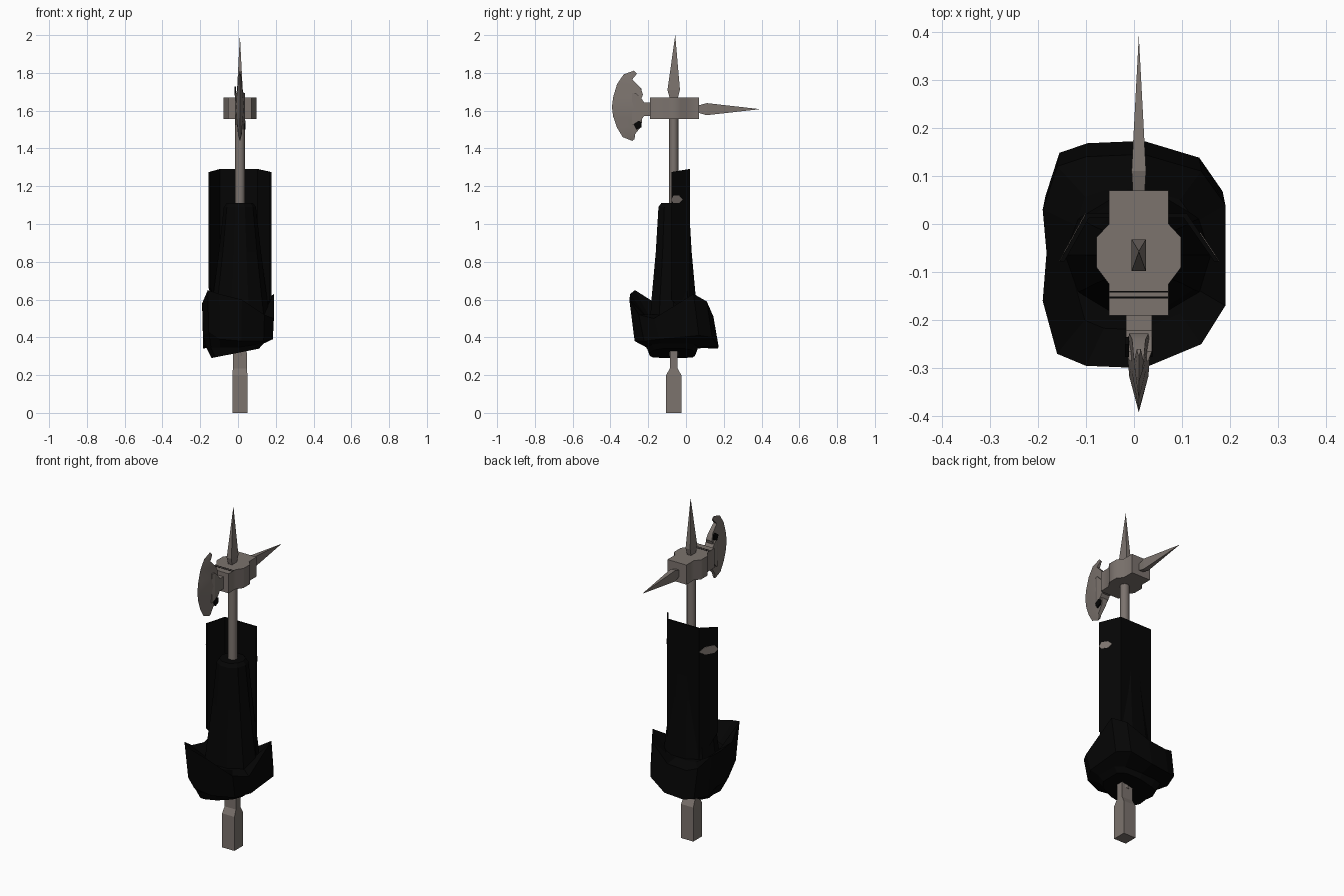
import bpy, bmesh, math

if "Cube" in bpy.data.objects:
    bpy.data.objects.remove(bpy.data.objects["Cube"])

CX, CY = 0.01, -0.065   # axis of the shaft


def material(name, rgb):
    m = bpy.data.materials.new(name)
    m.diffuse_color = (*rgb, 1)
    m.use_nodes = True
    m.node_tree.nodes["Principled BSDF"].inputs["Base Color"].default_value = m.diffuse_color
    return m


STEEL = material("warm grey steel", (0.2, 0.172, 0.155))
CLOTH = material("black cloth", (0.0015, 0.0015, 0.0015))


def loft(name, rings, mat, smooth=0):
    """Skin a stack of closed rings; a one-point ring makes a tip."""
    bm = bmesh.new()
    rows = [[bm.verts.new(p) for p in r] for r in rings]
    for a, b in zip(rows, rows[1:]):
        n = max(len(a), len(b))
        for i in range(n):
            j = (i + 1) % n
            if len(b) == 1:
                bm.faces.new((a[i], a[j], b[0]))
            else:
                bm.faces.new((a[i], a[j], b[j], b[i]))
    for r in (rows[0], rows[-1]):
        if len(r) > 2:
            bm.faces.new(r)
    bmesh.ops.recalc_face_normals(bm, faces=bm.faces)
    me = bpy.data.meshes.new(name)
    bm.to_mesh(me)
    bm.free()
    me.materials.append(mat)
    ob = bpy.data.objects.new(name, me)
    bpy.context.collection.objects.link(ob)
    if smooth:
        bpy.context.view_layer.objects.active = ob
        ob.select_set(True)
        bpy.ops.object.shade_smooth_by_angle(angle=math.radians(smooth))
        ob.select_set(False)
    return ob


CORNERS = ((-1, -1), (1, -1), (1, 1), (-1, 1))


def rect(z, hx, hy, cy=CY):
    return [(CX + sx * hx, cy + sy * hy, z) for sx, sy in CORNERS]


def rect_y(y, hx, hz):
    return [(CX + sx * hx, y, 1.608 + sz * hz) for sx, sz in CORNERS]


def oval(z, rx, ry, n=12):
    return [(CX + rx * math.cos(2 * math.pi * i / n), CY + ry * math.sin(2 * math.pi * i / n), z)
            for i in range(n)]


# Square grip that narrows into a flat neck
loft("grip", [rect(0, .04, .04), rect(.2, .04, .04), rect(.235, .037, .021), rect(.36, .036, .021)], STEEL)

# Round shaft
loft("shaft", [oval(.3, .026, .024), oval(1.58, .026, .024)], STEEL, smooth=40)

# Head block with a bulged middle
half = [(.062, .07), (.062, 0), (.088, -.028), (.088, -.09), (.062, -.125), (.062, -.19)]
outline = half + [(-x, y) for x, y in reversed(half)]
loft("head_block", [[(CX + x, y, z) for x, y in outline] for z in (1.555, 1.67)], STEEL, smooth=50)

# Thin dark grooves across the top of the head
for y in (-.141, -.153):
    loft("head_groove", [rect(z, .061, .002, y) for z in (1.669, 1.671)], CLOTH)

# Diamond spikes: one upward, one to the back
loft("top_spike", [rect(1.66, .012, .02), rect(1.71, .015, .033), [(CX, CY + .008, 2.0)]], STEEL)
loft("back_spike", [rect_y(.06, .012, .018), rect_y(.11, .015, .032), [(CX, .392, 1.608)]], STEEL)

# Stepped neck between block and blade
loft("blade_neck", [rect_y(*r) for r in ((-.18, .027, .036), (-.222, .027, .036), (-.235, .027, .055),
                                         (-.265, .027, .085), (-.285, .02, .085))], STEEL)

# Crescent blade, thick at its back and sharp along the edge
outer = [(-.275, 1.812), (-.33, 1.792), (-.365, 1.74), (-.386, 1.67), (-.392, 1.62),
         (-.386, 1.57), (-.365, 1.51), (-.335, 1.46), (-.285, 1.44)]
inner = [(-.26, 1.795), (-.285, 1.765), (-.24, 1.72), (-.228, 1.685), (-.255, 1.62),
         (-.232, 1.545), (-.238, 1.515), (-.27, 1.475), (-.272, 1.45)]
thick = [.004, .01, .014, .02, .025, .02, .014, .01, .004]
rings = []
for (yo, zo), (yi, zi), t in zip(outer, inner, thick):
    ym, zm = yo + (yi - yo) * .55, zo + (zi - zo) * .55
    rings.append([(CX, yo, zo), (CX + t * .8, ym, zm), (CX + t, yi, zi),
                  (CX - t, yi, zi), (CX - t * .8, ym, zm)])
loft("axe_blade", rings, STEEL, smooth=40)

# Dark chips at the back of the blade, low on the right and high on the left
chip = [(-.022, .004), (-.008, -.026), (.018, -.014), (.02, .012), (.004, .022)]
for name, side, cz in (("right_blade_chip", 1, 1.525), ("left_blade_chip", -1, 1.705)):
    loft(name, [[(CX + side * d, -.255 + y, cz + z) for y, z in chip] for d in (.02, .0285)], CLOTH)

# Tapered cloth wrapping around the shaft
loft("cloth_wrap", [oval(.45, .165, .135, 10), oval(.62, .142, .122, 10), oval(.85, .112, .1, 10),
                    oval(1.09, .085, .085, 10), oval(1.11, .07, .07, 10)], CLOTH)

# Upright cloth trough open to the front
section = [(-.155, -.078), (-.1, .022), (.11, .022), (.177, -.078)]
inset = [(.167, -.078), (.104, .012), (-.094, .012), (-.145, -.078)]
tops = [1.275, 1.29, 1.29, 1.275]
lows = [.66, .5, .5, .6]
loft("back_panel", [[(x, y, z) for (x, y), z in zip(section + inset, lows + lows[::-1])],
                    [(x, y, z) for (x, y), z in zip(section + inset, tops + tops[::-1])]], CLOTH)


# Grey worn patches as thin plates on the side flaps of the trough
def worn_patch(name, a, b, z0, z1):
    (ax, ay), (bx, by) = a, b
    side = .0015 if ax > 0 else -.0015
    pts = [(0, .5), (.3, 0), (.8, 0), (1, .4), (.8, 1), (.3, 1)]
    loft(name, [[(ax + (bx - ax) * u + d, ay + (by - ay) * u, z0 + (z1 - z0) * v) for u, v in pts]
                for d in (0, side)], STEEL)


worn_patch("left_worn_patch", section[1], section[0], 1.13, 1.175)
worn_patch("right_worn_patch", (.137, -.018), section[3], 1.11, 1.15)

# Ragged collar: outline x, y, upper height, lower height
collar = [(-.16, -.27, .65, .43), (-.10, -.295, .63, .39), (.02, -.30, .60, .38),
          (.14, -.25, .52, .38), (.19, -.17, .50, .39), (.19, .04, .63, .41),
          (.14, .11, .59, .40), (.02, .145, .51, .35), (-.10, .14, .50, .34),
          (-.16, .12, .52, .35), (-.19, .03, .57, .34), (-.182, -.06, .56, .36),
          (-.19, -.16, .58, .41)]


def shrink(x, y, f):
    return CX + (x - CX) * f, CY + (y - CY) * f


loft("cloth_collar", [
    [(*shrink(x, y, .66), .52) for x, y, a, b in collar],
    [(x, y, a) for x, y, a, b in collar],
    [(x * .97, y + .028, b) for x, y, a, b in collar],
    [(x * .8 - .015, CY + (y - CY) * .62, .345 + .12 * max(x, 0)) for x, y, a, b in collar],
    [(x * .66 - .015, CY + (y - CY) * .55, .315 + .13 * x) for x, y, a, b in collar],
], CLOTH)
